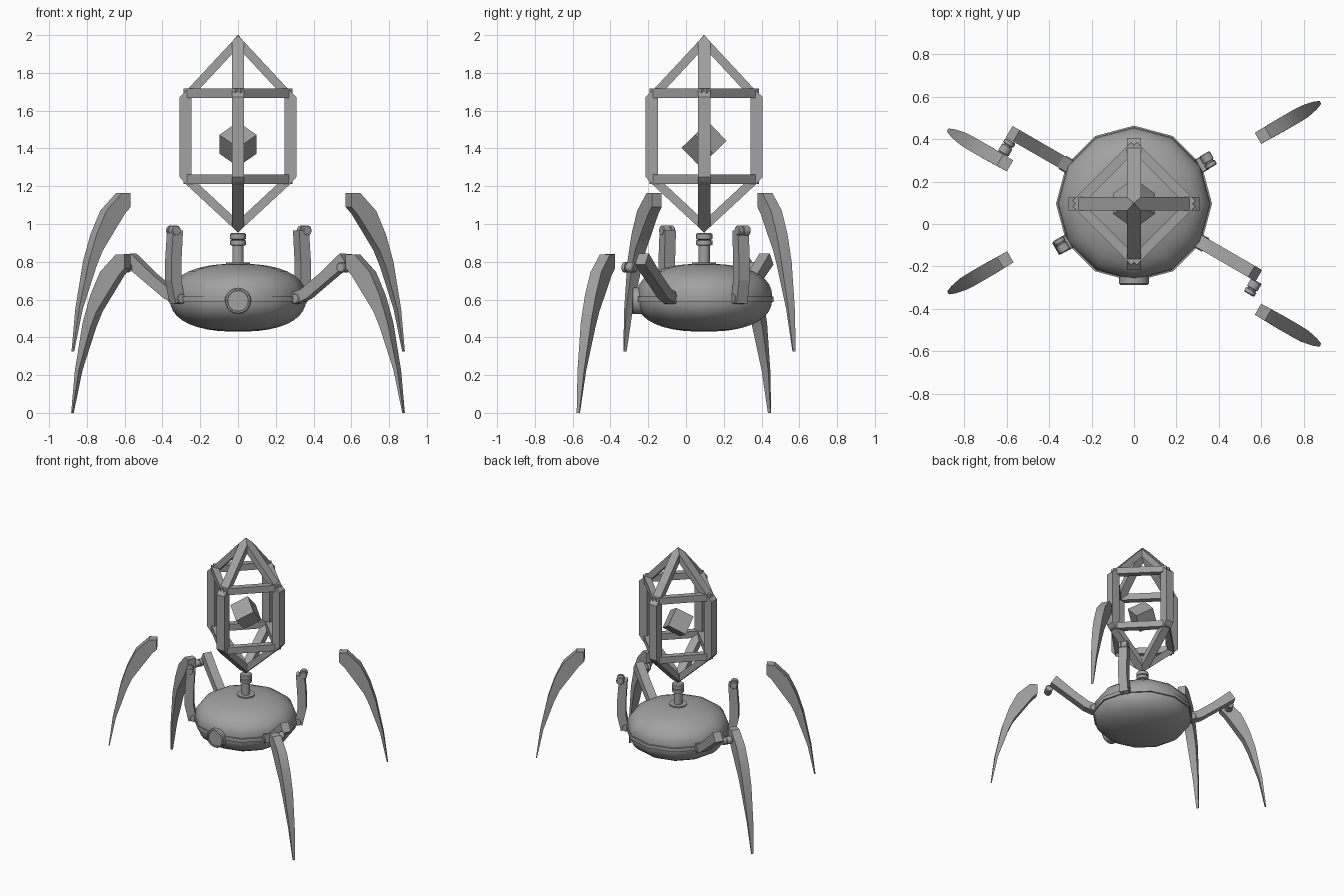
import bpy, bmesh
from math import radians, cos, sin, pi
from mathutils import Matrix

old = bpy.data.objects.get("Cube")
if old:
    bpy.data.objects.remove(old)

grey = bpy.data.materials.new("mid_grey")
grey.use_nodes = True
COLOUR = (0.36, 0.36, 0.36, 1)
grey.diffuse_color = COLOUR
grey.node_tree.nodes["Principled BSDF"].inputs["Base Color"].default_value = COLOUR

CY = 0.096       # body axis in y


def finish(name, bm, loc=(0, 0, 0), rot=(0, 0, 0), smooth=False):
    bmesh.ops.recalc_face_normals(bm, faces=bm.faces)
    mesh = bpy.data.meshes.new(name)
    bm.to_mesh(mesh)
    bm.free()
    mesh.materials.append(grey)
    obj = bpy.data.objects.new(name, mesh)
    bpy.context.collection.objects.link(obj)
    obj.location, obj.rotation_euler = loc, rot
    if smooth:
        bpy.ops.object.select_all(action='DESELECT')
        obj.select_set(True)
        bpy.context.view_layer.objects.active = obj
        bpy.ops.object.shade_smooth_by_angle(angle=radians(35))


def box(name, size, loc, rot=(0, 0, 0)):
    bm = bmesh.new()
    bmesh.ops.create_cube(bm, size=1, matrix=Matrix.Diagonal((*size, 1)))
    finish(name, bm, loc, rot)


def skin(bm, a, b):
    """Join two equal rings of vertices with quads."""
    for i in range(len(a)):
        j = (i + 1) % len(a)
        bm.faces.new((a[i], a[j], b[j], b[i]))


def lathe(name, profile, loc, rot=(0, 0, 0), sides=16):
    """Closed turned part; profile holds (radius, height) pairs."""
    bm = bmesh.new()
    rings = [[bm.verts.new((r * cos(2 * pi * i / sides), r * sin(2 * pi * i / sides), z))
              for i in range(sides)] for r, z in profile]
    for a, b in zip(rings, rings[1:]):
        skin(bm, a, b)
    bm.faces.new(rings[0])
    bm.faces.new(rings[-1])
    finish(name, bm, loc, rot, True)


def strip(name, sections, loc, angle, closed=False, smooth=False):
    """Bar in the radial plane; sections are (outer r, z, inner r, z, half width)."""
    bm = bmesh.new()
    rows = [[bm.verts.new(p) for p in ((ro, w, zo), (ro, -w, zo), (ri, -w, zi), (ri, w, zi))]
            for ro, zo, ri, zi, w in sections]
    for a, b in zip(rows, rows[1:]):
        skin(bm, a, b)
    if closed:
        skin(bm, rows[-1], rows[0])
    else:
        bm.faces.new(rows[0])
        bm.faces.new(rows[-1])
    finish(name, bm, loc, (0, 0, radians(angle)), smooth)


# Flattened, full-sided body with a raised belt
STEPS = 18
FULL = 0.84
profile = []
for i in range(STEPS + 1):
    t = radians(-86 + 172 * i / STEPS)
    height = abs(sin(t)) ** FULL * (1 if t > 0 else -1)
    profile.append((0.361 * cos(t) ** FULL, 0.18 * height))
lathe("body", profile, (0, CY, 0.61), sides=12)
lathe("belt", [(0.35, -0.016), (0.368, -0.014), (0.368, 0.014), (0.35, 0.016)],
      (0, CY, 0.602), sides=12)

# Round front boss with a recessed face
lathe("front_boss", [(0.07, -0.06), (0.07, 0.03), (0.064, 0.037), (0.056, 0.037), (0.054, 0.03)],
      (0, -0.25, 0.593), (pi / 2, 0, 0), 20)

# Neck with base disc and two collars
lathe("neck", [(0.063, 0.77), (0.063, 0.797), (0.03, 0.797), (0.03, 0.885),
               (0.043, 0.89), (0.043, 0.912), (0.032, 0.916), (0.043, 0.92),
               (0.043, 0.946), (0.035, 0.952)], (0, CY, 0))

# Cage: two crossed six-sided frames with pointed ends
T = 0.0325
right_side = [(0, 2.0, 0, 1.934, 0.002), (0.033, 1.964, 0.033, 1.898, T),
              (0.262, 1.718, 0.245, 1.67, T), (0.31, 1.672, 0.245, 1.65, T),
              (0.31, 1.25, 0.245, 1.265, T), (0.28, 1.215, 0.245, 1.245, T),
              (0.033, 0.986, 0.033, 1.048, T), (0, 0.955, 0, 1.017, 0.002)]
left_side = [(-a, b, -c, d, w) for a, b, c, d, w in reversed(right_side[1:-1])]
for name, angle in (("cage_frame_side", 0), ("cage_frame_front", 90)):
    strip(name, right_side + left_side, (0, CY, 0), angle, closed=True)

# Square cage rings joining the frame corners
for level, z in (("upper", 1.693), ("lower", 1.236)):
    for i in range(4):
        a = radians(45 + 90 * i)
        box(f"cage_{level}_rail_{i + 1}", (0.045, 0.39, 0.05),
            (0.192 * cos(a), CY + 0.192 * sin(a), z), (0, 0, a))

# Tilted cube floating inside the cage
tilt = Matrix.Rotation(radians(44), 3, 'X') @ Matrix.Rotation(radians(45), 3, 'Z')
box("core_cube", (0.139, 0.139, 0.139), (0, CY, 1.422), tilt.to_euler())

# Legs: tapered shin, thigh, hip and knee pins
shin = [(0.0, 0.84, 0.0, 0.765, 0.03), (0.055, 0.838, 0.035, 0.73, 0.031),
        (0.15, 0.745, 0.12, 0.61, 0.033), (0.21, 0.62, 0.172, 0.535, 0.033),
        (0.257, 0.475, 0.21, 0.45, 0.031), (0.31, 0.225, 0.287, 0.225, 0.02),
        (0.34, 0.0, 0.333, 0.0, 0.008)]
thigh_low = [(0.34, 0.635, 0.365, 0.577, 0.031), (0.40, 0.655, 0.435, 0.605, 0.031),
             (0.51, 0.735, 0.55, 0.69, 0.031), (0.64, 0.845, 0.68, 0.785, 0.031)]
thigh_up = [(0.40, 0.58, 0.345, 0.6, 0.033), (0.427, 0.70, 0.365, 0.705, 0.033),
            (0.427, 0.80, 0.365, 0.80, 0.033), (0.415, 0.965, 0.355, 0.965, 0.033)]
pin = [(0.023, -0.036), (0.028, -0.031), (0.028, 0.004), (0.022, 0.006),
       (0.022, 0.012), (0.028, 0.014), (0.028, 0.031), (0.023, 0.036)]

LEGS = [  # name, angle, shin start, raised, knee pin
    ("front_left", -30, (0.585, -0.402), False, (0.56, -0.30, 0.77)),
    ("back_right", 150, (-0.585, 0.274), False, (-0.60, 0.362, 0.77)),
    ("back_left", 30, (0.585, 0.404), True, (0.35, 0.30, 0.965)),
    ("front_right", 210, (-0.583, -0.155), True, (-0.342, -0.1, 0.965)),
]
for name, angle, start, raised, knee in LEGS:
    a = radians(angle)
    strip(f"{name}_shin", shin, (*start, 0.325 if raised else 0), angle, smooth=True)
    strip(f"{name}_thigh", thigh_up if raised else thigh_low, (0, CY, 0), angle)
    across = (pi / 2, 0, a)
    lathe(f"{name}_knee_pin", pin, knee, across, 12)
    hip = (0.365 * cos(a), CY + 0.365 * sin(a), 0.605)
    lathe(f"{name}_hip_pin", pin, hip, across, 12)
